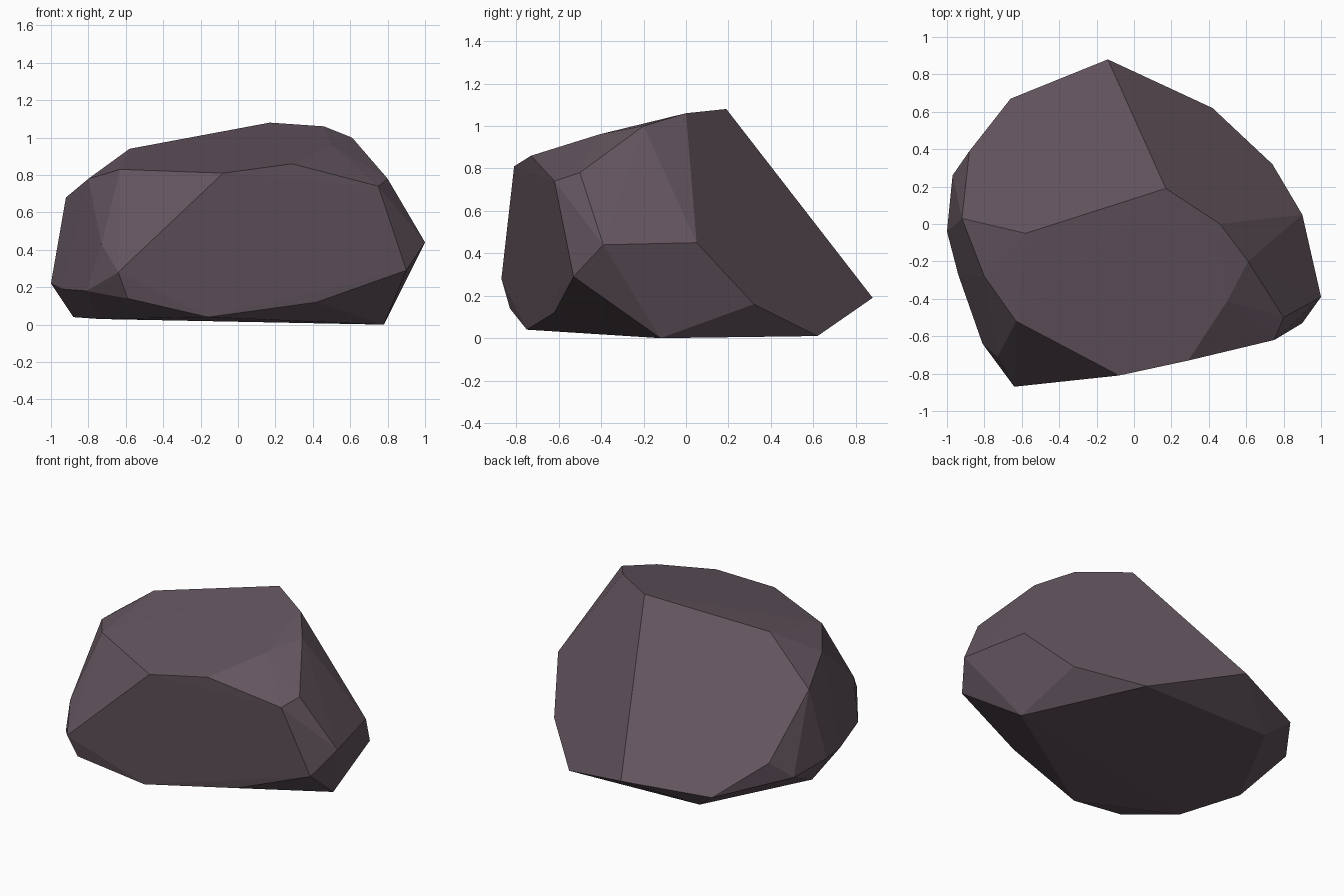
import bpy
import bmesh
from math import radians

default_cube = bpy.data.objects.get("Cube")
if default_cube:
    bpy.data.objects.remove(default_cube, do_unlink=True)


def make_material(name, colour):
    material = bpy.data.materials.new(name)
    material.use_nodes = True
    material.diffuse_color = colour
    shader = material.node_tree.nodes["Principled BSDF"]
    shader.inputs["Base Color"].default_value = colour
    shader.inputs["Roughness"].default_value = 1
    return material


def make_boulder(name, corner_groups, material):
    """Wrap a faceted convex skin around the groups of corner points."""
    shape = bmesh.new()
    for group in corner_groups:
        for corner in group:
            shape.verts.new(corner)

    hull = bmesh.ops.convex_hull(shape, input=shape.verts[:])
    unused = {item for item in hull["geom_interior"] + hull["geom_unused"]
              if isinstance(item, bmesh.types.BMVert)}
    bmesh.ops.delete(shape, geom=list(unused), context="VERTS")

    # Merge nearly level triangles into broad chiselled facets
    bmesh.ops.dissolve_limit(shape, angle_limit=radians(2),
                             verts=shape.verts[:], edges=shape.edges[:])
    bmesh.ops.recalc_face_normals(shape, faces=shape.faces[:])
    for face in shape.faces:
        face.smooth = False

    mesh = bpy.data.meshes.new(name)
    shape.to_mesh(mesh)
    shape.free()
    mesh.materials.append(material)
    boulder = bpy.data.objects.new(name, mesh)
    bpy.context.collection.objects.link(boulder)
    return boulder


# Gently tilted top facet, its ridge and the chipped shoulders
crown = [
    (-.58, -.05, .94), (.17, .19, 1.08), (.46, 0, 1.06), (.61, -.2, 1),
    (.5, -.41, .96), (.8, -.5, .78), (.75, -.62, .74), (.29, -.73, .86),
    (-.08, -.81, .81), (-.63, -.52, .83), (-.8, -.28, .78), (-.92, .03, .68),
]

# Widest corners around the sides
waist = [
    (1, -.39, .44), (.9, .05, .45), (.9, -.53, .29), (-.64, -.87, .28),
    (-.73, -.71, .43), (-.81, -.64, .18), (-.94, -.27, .19), (-1, -.04, .22),
    (-.97, .26, .2), (-.88, .39, .32),
]

# Low back edge below the long sloping facet
back_rim = [
    (-.66, .67, .14), (-.4, .76, .18), (-.14, .88, .19),
    (.58, .45, .12), (.74, .32, .16),
]

# Undercut and nearly level underside
base = [
    (.42, .62, .01), (.38, .33, .02), (.78, -.12, 0), (.48, -.24, .01),
    (.42, -.62, .12), (-.16, -.75, .04), (-.59, -.83, .14),
    (-.74, -.46, .03), (-.88, -.06, .04), (-.52, .6, .03),
]

stone = make_material("dusky_mauve_stone", (.127, .091, .114, 1))
make_boulder("boulder", [crown, waist, back_rim, base], stone)
